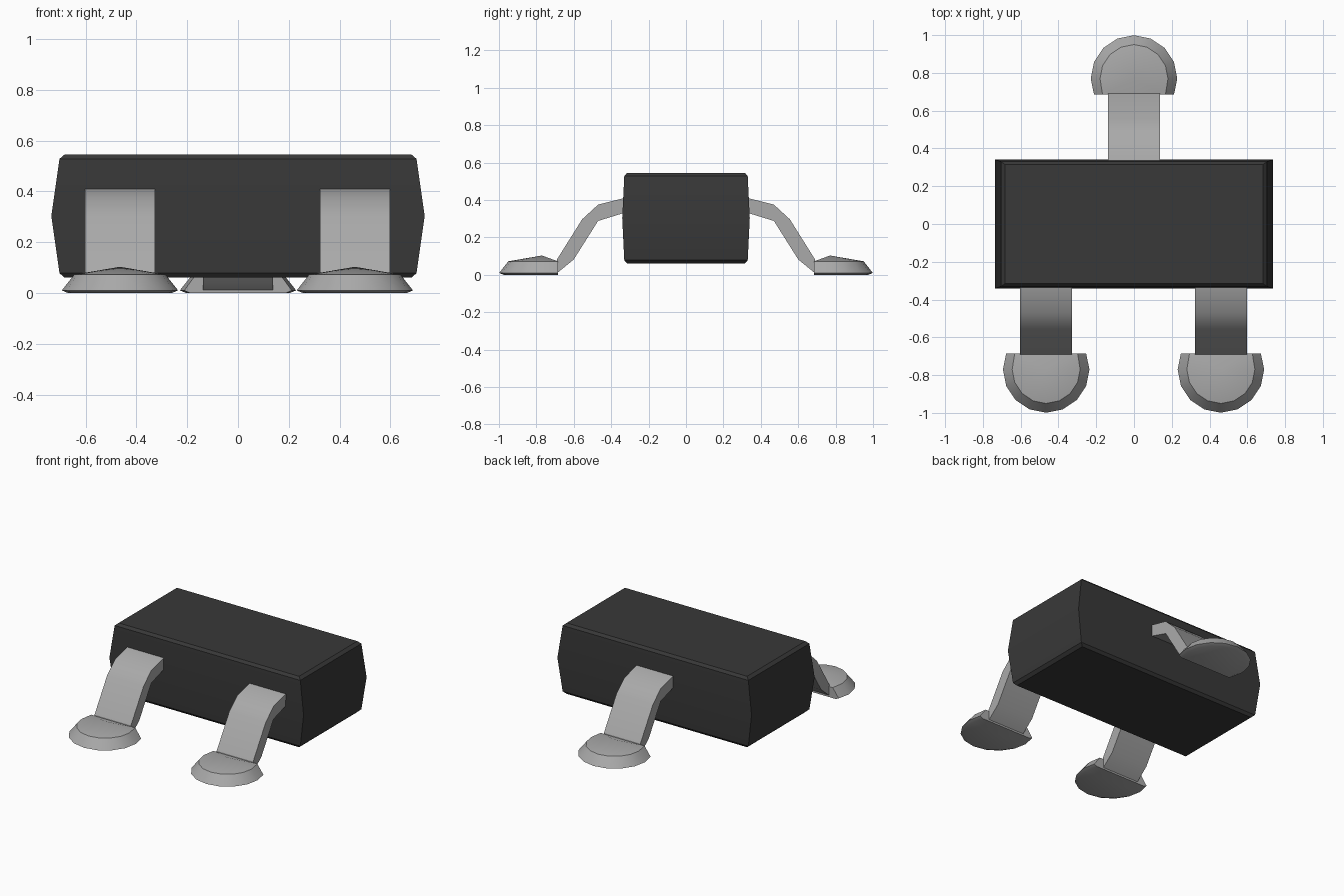
import bpy, bmesh, math

cube = bpy.data.objects.get("Cube")
if cube:
    bpy.data.objects.remove(cube, do_unlink=True)


def material(name, rgb):
    mat = bpy.data.materials.new(name)
    mat.use_nodes = True
    mat.diffuse_color = (*rgb, 1)
    mat.node_tree.nodes["Principled BSDF"].inputs["Base Color"].default_value = (*rgb, 1)
    return mat


black = material("black_plastic", (0.04, 0.04, 0.04))
metal = material("grey_metal", (0.40, 0.40, 0.40))


def finish(bm, name, mat, angle=32):
    bmesh.ops.recalc_face_normals(bm, faces=bm.faces)
    mesh = bpy.data.meshes.new(name)
    bm.to_mesh(mesh)
    bm.free()
    mesh.materials.append(mat)
    obj = bpy.data.objects.new(name, mesh)
    bpy.context.collection.objects.link(obj)
    bpy.ops.object.select_all(action='DESELECT')
    obj.select_set(True)
    bpy.context.view_layer.objects.active = obj
    bpy.ops.object.shade_smooth_by_angle(angle=math.radians(angle))
    return obj


def bridge(bm, a, b):
    for i in range(len(a)):
        j = (i + 1) % len(a)
        bm.faces.new((a[i], a[j], b[j], b[i]))


# Body: stacked rectangles (half width, half depth, height) with bevelled rims
bm = bmesh.new()
levels = [(0.683, 0.315, 0.06), (0.703, 0.33, 0.078), (0.735, 0.341, 0.303),
          (0.703, 0.33, 0.528), (0.683, 0.315, 0.545)]
rings = [[bm.verts.new((sx * x, sy * y, z)) for sx, sy in ((-1, -1), (1, -1), (1, 1), (-1, 1))]
         for x, y, z in levels]
for lower, upper in zip(rings, rings[1:]):
    bridge(bm, lower, upper)
bm.faces.new(rings[0])
bm.faces.new(rings[-1])
finish(bm, "chip_body", black)

# Bent strip, as (distance from centre, height): upper side, then lower side
LEG_TOP = [(0.30, 0.418), (0.34, 0.408), (0.47, 0.375), (0.555, 0.297), (0.69, 0.082)]
LEG_BOTTOM = [(0.30, 0.338), (0.34, 0.328), (0.47, 0.288), (0.60, 0.082), (0.69, 0.008)]
LEG_HALF = 0.138


def add_leg(name, cx, side):
    bm = bmesh.new()
    sections = []
    for (yt, zt), (yb, zb) in zip(LEG_TOP, LEG_BOTTOM):
        sections.append([bm.verts.new((cx + s * LEG_HALF, side * y, z))
                         for s, y, z in ((-1, yt, zt), (1, yt, zt), (1, yb, zb), (-1, yb, zb))])
    for a, b in zip(sections, sections[1:]):
        bridge(bm, a, b)
    bm.faces.new(sections[0])
    bm.faces.new(sections[-1])
    finish(bm, name, metal)


# Foot: rounded pad cut straight at the heel, with a sloped rim and a low dome
FOOT_Y, HEEL, SEGMENTS = 0.77, 0.685, 10


def add_foot(name, cx, side):
    bm = bmesh.new()

    def arc(radius, z):
        pts = []
        for i in range(SEGMENTS + 1):
            a = math.radians(-22.5 + 22.5 * i)
            y = FOOT_Y + radius * math.sin(a)
            if i in (0, SEGMENTS):
                y = HEEL
            pts.append(bm.verts.new((cx + radius * math.cos(a), side * y, z)))
        return pts

    sole, edge, rim = arc(0.205, 0.0), arc(0.229, 0.01), arc(0.18, 0.072)
    bridge(bm, sole, edge)
    bridge(bm, edge, rim)
    bm.faces.new(sole)
    apex = bm.verts.new((cx, side * FOOT_Y, 0.103))
    for i in range(len(rim)):
        bm.faces.new((rim[i], rim[(i + 1) % len(rim)], apex))
    finish(bm, name, metal)


for label, cx, side in (("front_right", -0.465, -1), ("front_left", 0.46, -1), ("back", 0.0, 1)):
    add_leg(label + "_leg", cx, side)
    add_foot(label + "_foot", cx, side)
